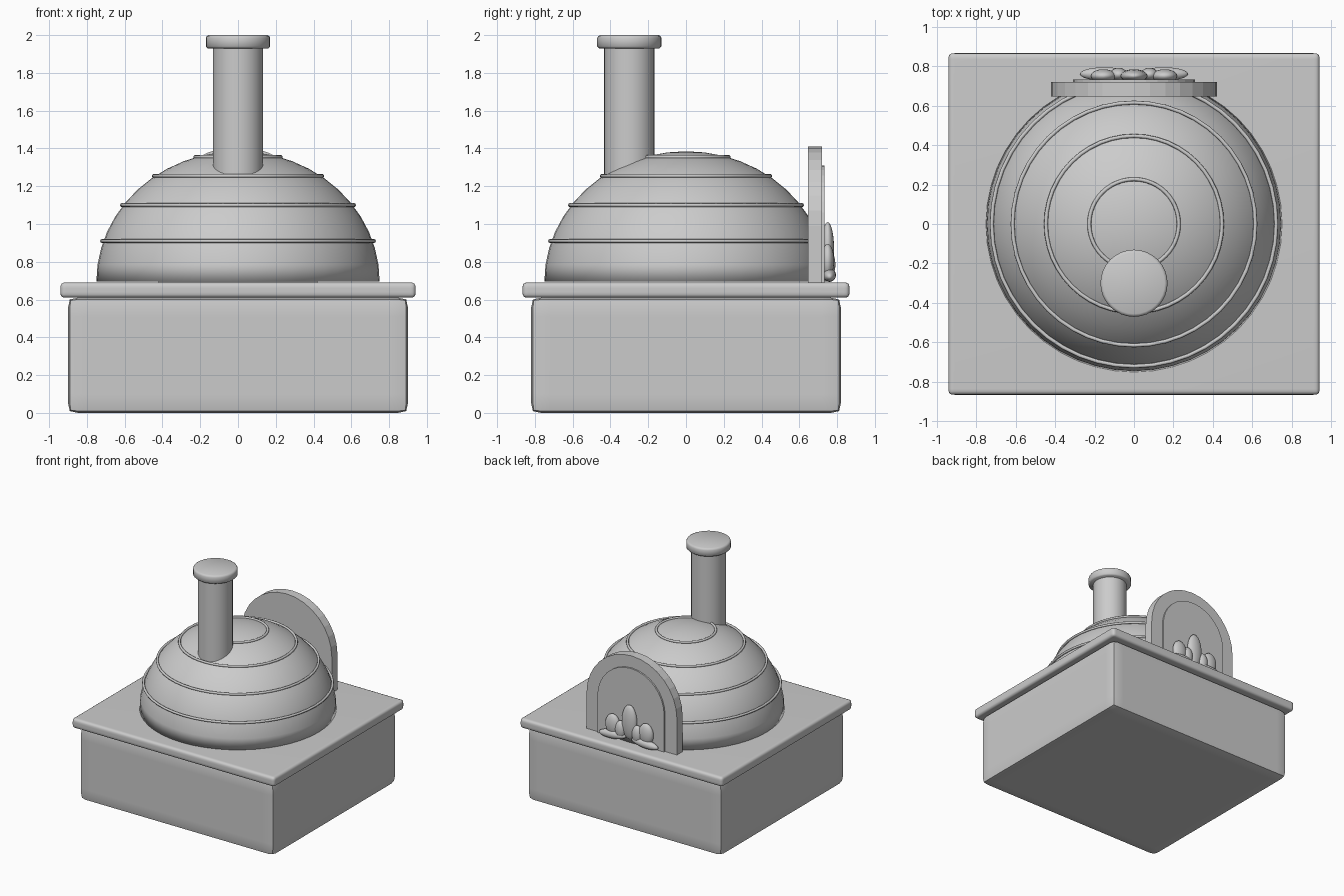
import bpy, bmesh, math
from mathutils import Matrix, Vector

cube = bpy.data.objects.get("Cube")
if cube:
    bpy.data.objects.remove(cube, do_unlink=True)

clay = bpy.data.materials.new("plain_grey")
clay.use_nodes = True
clay.diffuse_color = (0.6, 0.6, 0.6, 1)
clay.node_tree.nodes["Principled BSDF"].inputs["Base Color"].default_value = (0.6, 0.6, 0.6, 1)


def finish(bm, name, smooth=None):
    """Turn a bmesh into an object; smooth is the sharp-edge angle in degrees."""
    bmesh.ops.recalc_face_normals(bm, faces=bm.faces[:])
    mesh = bpy.data.meshes.new(name)
    bm.to_mesh(mesh)
    bm.free()
    mesh.materials.append(clay)
    ob = bpy.data.objects.new(name, mesh)
    bpy.context.collection.objects.link(ob)
    if smooth:
        bpy.ops.object.select_all(action='DESELECT')
        ob.select_set(True)
        bpy.context.view_layer.objects.active = ob
        bpy.ops.object.shade_smooth_by_angle(angle=math.radians(smooth))
    return ob


def rounded_box(name, size, z, width, profile):
    bm = bmesh.new()
    bmesh.ops.create_cube(bm, size=1)
    bmesh.ops.scale(bm, vec=size, verts=bm.verts)
    bmesh.ops.translate(bm, vec=(0, 0, z), verts=bm.verts)
    bmesh.ops.bevel(bm, geom=bm.edges[:], offset=width, segments=4,
                    profile=profile, affect='EDGES')
    return finish(bm, name, 60)


def lathe(name, profile, centre=(0, 0, 0), steps=48, smooth=40, closed=False):
    """Spin (radius, height) points about a vertical axis."""
    bm = bmesh.new()
    verts = [bm.verts.new((r, 0, z)) for r, z in profile]
    edges = [bm.edges.new(pair) for pair in zip(verts, verts[1:])]
    if closed:
        edges.append(bm.edges.new((verts[-1], verts[0])))
    bmesh.ops.spin(bm, geom=verts + edges, cent=(0, 0, 0), axis=(0, 0, 1),
                   angle=math.tau, steps=steps)
    bmesh.ops.remove_doubles(bm, verts=bm.verts, dist=0.0001)
    bmesh.ops.translate(bm, vec=centre, verts=bm.verts)
    return finish(bm, name, smooth)


def arch(name, radius, bottom, spring, y0, y1, steps=16):
    """Upright arched plate between y0 and y1."""
    bm = bmesh.new()
    points = [(radius, bottom)]
    for i in range(steps + 1):
        a = math.pi * i / steps
        points.append((radius * math.cos(a), spring + radius * math.sin(a)))
    points.append((-radius, bottom))
    face = bm.faces.new([bm.verts.new((x, y0, z)) for x, z in points])
    out = bmesh.ops.extrude_face_region(bm, geom=[face], use_keep_orig=True)
    moved = [v for v in out["geom"] if isinstance(v, bmesh.types.BMVert)]
    bmesh.ops.translate(bm, vec=(0, y1 - y0, 0), verts=moved)
    return finish(bm, name)


def ellipsoid(name, centre, radii, tilt=0):
    bm = bmesh.new()
    matrix = (Matrix.Translation(centre) @ Matrix.Rotation(tilt, 4, 'Y')
              @ Matrix.Diagonal(Vector(radii).to_4d()))
    bmesh.ops.create_uvsphere(bm, u_segments=20, v_segments=12, radius=1, matrix=matrix)
    return finish(bm, name, 60)


# Stand and worktop
rounded_box("base", (1.8, 1.64, 0.61), 0.305, 0.1, 0.82)
rounded_box("worktop", (1.88, 1.73, 0.08), 0.65, 0.03, 0.65)

# Oven dome: half ellipsoid with a closed underside
DOME_Z, DOME_R, DOME_H = 0.695, 0.75, 0.69
rows = 12
dome = [(0, DOME_Z)]
for i in range(rows + 1):
    a = math.pi / 2 * i / rows
    dome.append((DOME_R * math.cos(a), DOME_Z + DOME_H * math.sin(a)))
lathe("dome", dome, smooth=100)

# Raised bands around the dome
for n, z in enumerate((0.91, 1.1, 1.255, 1.355)):
    r = DOME_R * math.sqrt(1 - ((z - DOME_Z) / DOME_H) ** 2) + 0.008
    ring = [(r + 0.01 * math.cos(math.tau * k / 8), z + 0.01 * math.sin(math.tau * k / 8))
            for k in range(8)]
    lathe(f"dome_band_{n + 1}", ring, smooth=80, closed=True)

# Chimney and its cap
lathe("chimney_pipe", [(0, 1.0), (0.133, 1.0), (0.133, 1.95), (0, 1.95)],
      centre=(0, -0.3, 0), steps=32)
lathe("chimney_cap", [(0, 1.93), (0.16, 1.93), (0.17, 1.94), (0.17, 1.985),
                      (0.165, 1.995), (0.155, 2), (0, 2)],
      centre=(0, -0.3, 0), steps=32, smooth=80)

# Arched oven mouth at the back
arch("mouth_surround", 0.42, 0.69, 0.99, 0.645, 0.72)
arch("mouth_panel", 0.31, 0.69, 1.0, 0.71, 0.733)

# Flames
ellipsoid("flame_centre", (0, 0.75, 0.865), (0.068, 0.034, 0.145))
for side, name in ((1, "left"), (-1, "right")):
    ellipsoid(f"flame_{name}", (side * 0.155, 0.75, 0.805), (0.065, 0.034, 0.09))
    ellipsoid(f"small_flame_{name}", (side * 0.078, 0.757, 0.785), (0.045, 0.034, 0.075))

# Logs under the flames
for side, name in ((1, "left"), (-1, "right")):
    ellipsoid(f"log_{name}", (side * 0.15, 0.76, 0.73), (0.125, 0.034, 0.035), side * 0.08)
